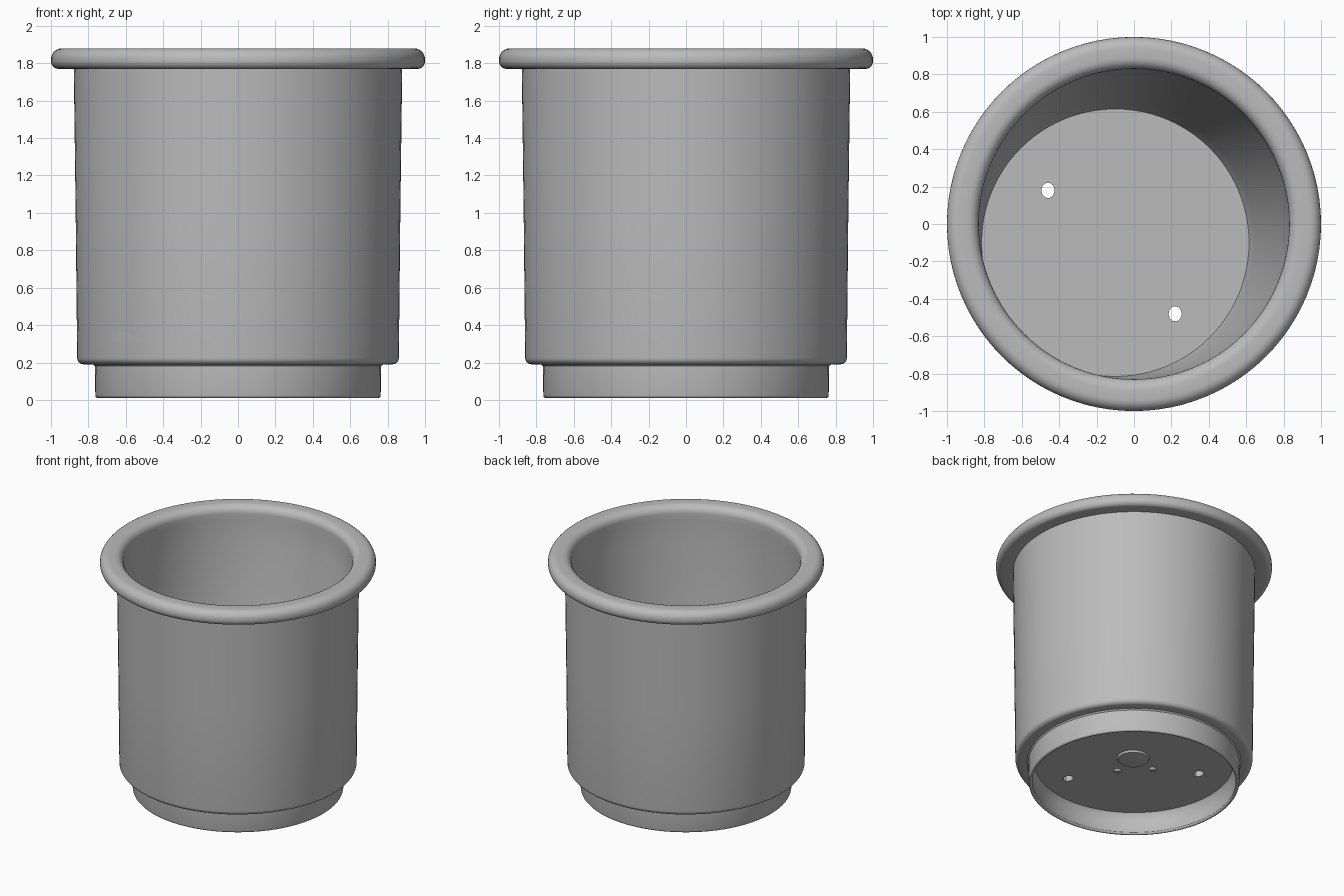
import bpy, bmesh, math
from mathutils import Vector

cube = bpy.data.objects.get("Cube")
if cube:
    bpy.data.objects.remove(cube, do_unlink=True)

SIDES = 96

grey = bpy.data.materials.new("plain grey")
grey.use_nodes = True
grey.diffuse_color = (0.5, 0.5, 0.5, 1)
grey.node_tree.nodes["Principled BSDF"].inputs["Base Color"].default_value = (0.5, 0.5, 0.5, 1)


def lathe(name, rings, place=(0, 0, 0), sides=SIDES, scale=(1, 1, 1)):
    """Stack circles of (radius, height, sideways shift) and cap both ends."""
    bm = bmesh.new()
    loops = []
    for r, z, shift in rings:
        loops.append([bm.verts.new((r * math.cos(a) + shift, r * math.sin(a) + shift, z))
                      for a in (math.tau * i / sides for i in range(sides))])
    for low, high in zip(loops, loops[1:]):
        for i in range(sides):
            j = (i + 1) % sides
            bm.faces.new((low[i], low[j], high[j], high[i]))
    bm.faces.new(loops[0][::-1])
    bm.faces.new(loops[-1])
    bmesh.ops.recalc_face_normals(bm, faces=bm.faces)
    mesh = bpy.data.meshes.new(name)
    bm.to_mesh(mesh)
    bm.free()
    mesh.materials.append(grey)
    obj = bpy.data.objects.new(name, mesh)
    obj.location = place
    obj.scale = scale
    bpy.context.collection.objects.link(obj)
    return obj


def smooth(obj):
    bpy.ops.object.select_all(action="DESELECT")
    obj.select_set(True)
    bpy.context.view_layer.objects.active = obj
    bpy.ops.object.shade_smooth_by_angle(angle=math.radians(40))


def arc(r, z, rx, rz, start, end, steps=6):
    """Rounded corner of the profile, angles in degrees."""
    angles = [math.radians(start + (end - start) * i / steps) for i in range(steps + 1)]
    return [(r + rx * math.cos(a), z + rz * math.sin(a), 0) for a in angles]


# Profile from the recessed underside, around the foot, wall and rim, to the inner floor
profile = [(0.72, 0.18, 0), (0.735, 0.16, 0), (0.74, 0.03, 0)]
profile += arc(0.75, 0.025, 0.013, 0.015, 180, 360)               # foot edge
profile += [(0.765, 0.18, 0), (0.775, 0.19, 0)]                   # step
profile += arc(0.825, 0.225, 0.035, 0.035, -90, 0)                # lower body corner
profile += [(0.868, 1.0, 0), (0.878, 1.775, 0)]                   # outer wall
profile += arc(0.96, 1.812, 0.04, 0.042, -90, 0)                  # rim outside
profile += arc(0.94, 1.82, 0.06, 0.06, 10, 90)
profile += arc(0.89, 1.82, 0.06, 0.06, 90, 180)                   # rim inside
profile += [(0.832, 1.77, 0), (0.825, 1.6, -0.01)]                # off-centre inner wall
profile += [(0.735, 0.32, -0.09), (0.715, 0.24, -0.1)]
pot = lathe("pot_body", profile)

# Two drain holes through the floor
for x, y in ((-0.46, 0.18), (0.22, -0.48)):
    cutter = lathe("drain_cutter", [(0.042, 0.1, 0), (0.042, 0.4, 0)], (x, y, 0), 10, (0.85, 1, 1))
    cutter.hide_render = True
    cut = pot.modifiers.new("drain", "BOOLEAN")
    cut.operation = "DIFFERENCE"
    cut.solver = "EXACT"
    cut.object = cutter
    bpy.context.view_layer.objects.active = pot
    bpy.ops.object.modifier_apply(modifier=cut.name)
    bpy.data.objects.remove(cutter, do_unlink=True)
smooth(pot)

# Small raised bosses under the floor
smooth(lathe("centre_boss", [(0.08, 0.16, 0), (0.11, 0.165, 0), (0.125, 0.19, 0)], (0.05, 0.05, 0), 32))
for name, spot in (("left_nub", (0.02, -0.16, 0)), ("right_nub", (-0.16, 0.02, 0))):
    smooth(lathe(name, [(0.02, 0.165, 0), (0.035, 0.19, 0)], spot, 16))
